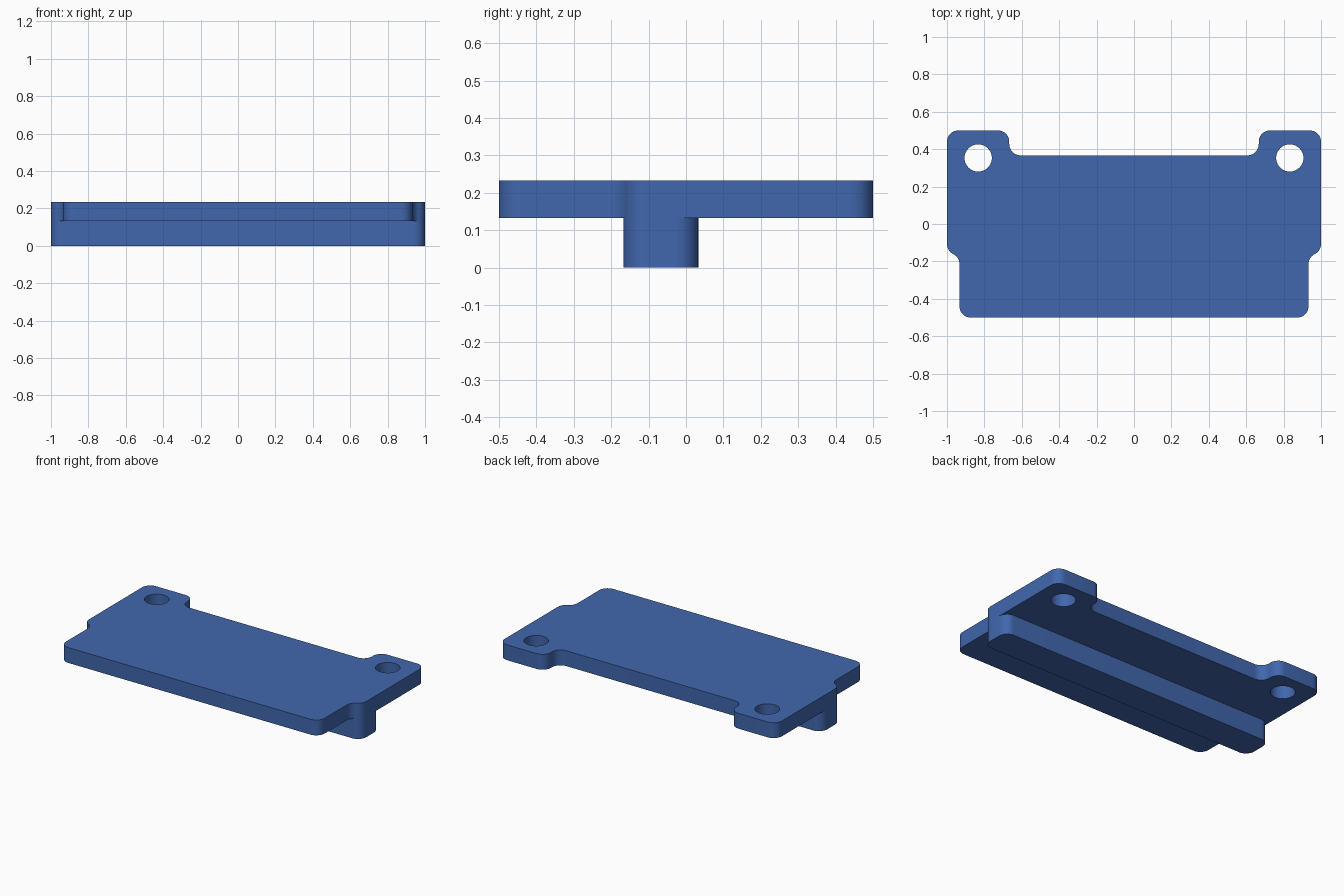
import bpy, bmesh, math

if "Cube" in bpy.data.objects:
    bpy.data.objects.remove(bpy.data.objects["Cube"])

R = 0.06                      # corner radius
Z_RAIL, Z_TOP = 0.133, 0.233  # underside and top of the plate

blue = bpy.data.materials.new("blue")
blue.diffuse_color = (0.053, 0.135, 0.42, 1)
blue.use_nodes = True
blue.node_tree.nodes["Principled BSDF"].inputs["Base Color"].default_value = blue.diffuse_color


def arc(cx, cy, r, a0, a1, n=10):
    """Points along an arc, angles in degrees."""
    angles = [math.radians(a0 + (a1 - a0) * i / n) for i in range(n + 1)]
    return [(cx + r * math.cos(a), cy + r * math.sin(a)) for a in angles]


def mirrored(half):
    """Close a right-hand outline with its mirror image."""
    return half + [(-x, y) for x, y in reversed(half)]


def slab(name, loops, z0, z1):
    """Extrude outlines (first is the border, the rest are holes)."""
    curve = bpy.data.curves.new(name, 'CURVE')
    curve.dimensions = '2D'
    curve.fill_mode = 'BOTH'
    curve.extrude = (z1 - z0) / 2
    for pts in loops:
        s = curve.splines.new('POLY')
        s.points.add(len(pts) - 1)
        for p, (x, y) in zip(s.points, pts):
            p.co = (x, y, 0, 1)
        s.use_cyclic_u = True
    tmp = bpy.data.objects.new(name + "_outline", curve)
    bpy.context.collection.objects.link(tmp)
    mesh = bpy.data.meshes.new_from_object(
        tmp.evaluated_get(bpy.context.evaluated_depsgraph_get()))
    bpy.data.objects.remove(tmp)
    # weld the caps to the walls
    bm = bmesh.new()
    bm.from_mesh(mesh)
    bmesh.ops.remove_doubles(bm, verts=bm.verts, dist=0.0001)
    bmesh.ops.translate(bm, verts=bm.verts, vec=(0, 0, (z0 + z1) / 2))
    bmesh.ops.recalc_face_normals(bm, faces=bm.faces)
    bm.to_mesh(mesh)
    bm.free()
    mesh.materials.clear()
    mesh.materials.append(blue)
    obj = bpy.data.objects.new(name, mesh)
    bpy.context.collection.objects.link(obj)
    bpy.ops.object.select_all(action='DESELECT')
    obj.select_set(True)
    bpy.context.view_layer.objects.active = obj
    bpy.ops.object.shade_smooth_by_angle(angle=math.radians(30))


# Plate: narrow front, S-shaped shoulder, two rear tabs with holes
plate = (arc(0.933 - R, -0.5 + R, R, -90, 0)
         + arc(0.933 + R, -0.2146, R, 180, 116.3)
         + arc(1 - R, -0.107, R, -63.7, 0)[1:]
         + arc(1 - R, 0.5 - R, R, 0, 90)
         + arc(0.667 + R, 0.5 - R, R, 90, 180)
         + arc(0.667 - R, 0.367 + R, R, 0, -90))
holes = [arc(x, 0.353, 0.073, 0, 360, 40)[:-1] for x in (-0.833, 0.833)]
slab("plate", [mirrored(plate)] + holes, Z_RAIL, Z_TOP)

# Rail: full-width rounded bar under the plate
rail = arc(1 - R, -0.167 + R, R, -90, 0) + arc(1 - R, 0.033 - R, R, 0, 90)
slab("rail", [mirrored(rail)], 0, Z_RAIL)
